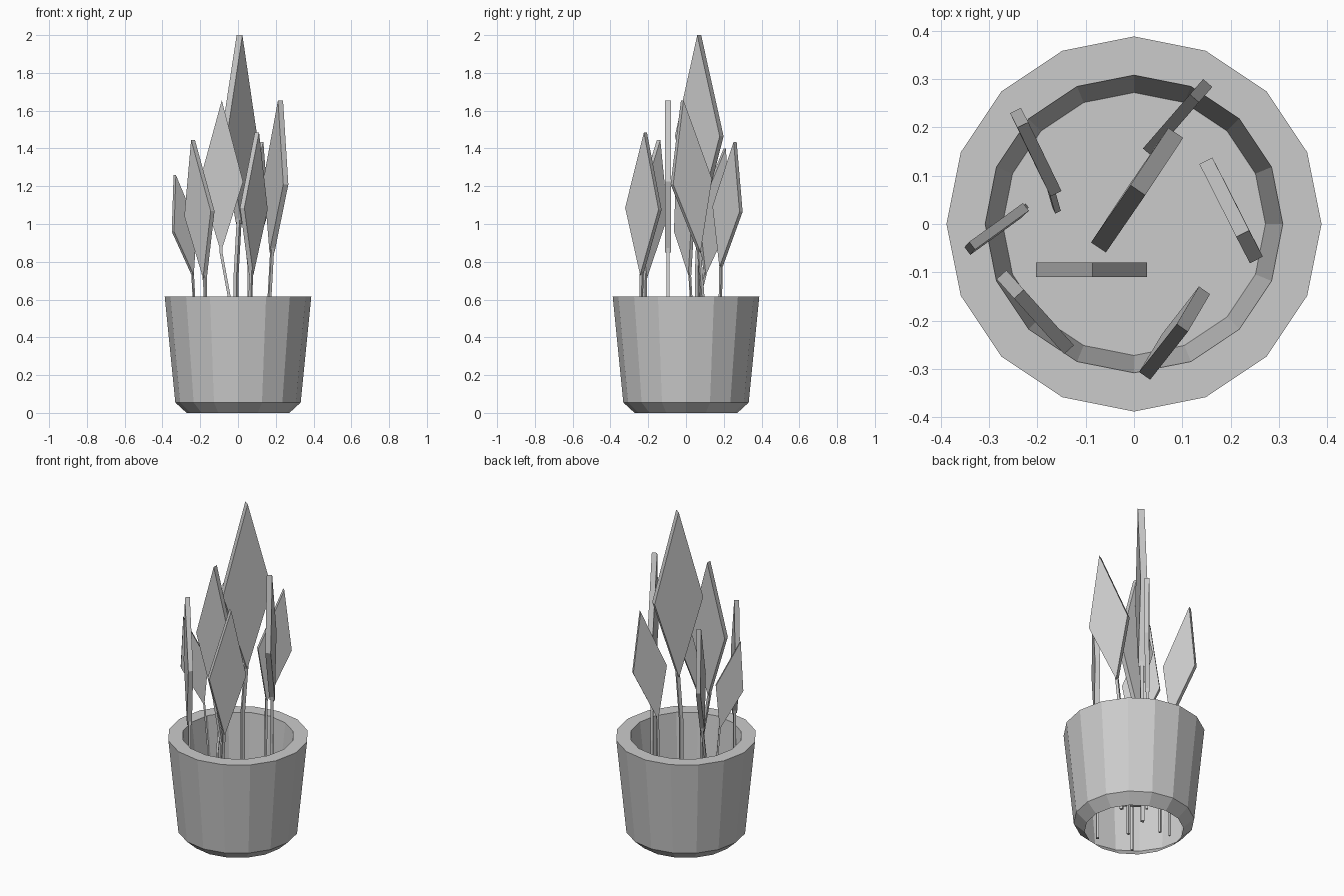
import bpy
import bmesh
from math import cos, sin, radians, tau
from mathutils import Vector

cube = bpy.data.objects.get("Cube")
if cube:
    bpy.data.objects.remove(cube, do_unlink=True)

# One flat grey for everything
GREY = (0.6, 0.6, 0.6, 1.0)
grey = bpy.data.materials.new("plain_grey")
grey.diffuse_color = GREY
grey.use_nodes = True
for node in grey.node_tree.nodes:
    if node.type == 'BSDF_PRINCIPLED':
        node.inputs["Base Color"].default_value = GREY

SIDES = 16
SOIL_Z = 0.3
STEM_END_Z = 0.03


def make_object(name, bm, fix_normals=False):
    if fix_normals:
        bmesh.ops.recalc_face_normals(bm, faces=bm.faces[:])
    mesh = bpy.data.meshes.new(name)
    bm.to_mesh(mesh)
    bm.free()
    mesh.materials.append(grey)
    obj = bpy.data.objects.new(name, mesh)
    bpy.context.collection.objects.link(obj)
    return obj


def ring(bm, radius, z):
    angles = [tau * i / SIDES for i in range(SIDES)]
    return [bm.verts.new((radius * cos(a), radius * sin(a), z)) for a in angles]


def loft(bm, rings):
    """Join neighbouring rings of points with quads."""
    for lower, upper in zip(rings, rings[1:]):
        count = len(lower)
        for i in range(count):
            k = (i + 1) % count
            bm.faces.new((lower[i], lower[k], upper[k], upper[i]))


def make_pot():
    # Chamfered foot, tapered wall, flat rim, inner wall down to the soil
    profile = [(0.272, 0), (0.332, 0.055), (0.388, 0.615),
               (0.308, 0.615), (0.272, SOIL_Z)]
    bm = bmesh.new()
    loft(bm, [ring(bm, r, z) for r, z in profile])
    make_object("pot", bm)

    bm = bmesh.new()
    bm.faces.new(ring(bm, 0.272, SOIL_Z))
    make_object("soil", bm)


def make_leaf(name, base, tip, across):
    """Kite-shaped slab whose size sets its width and thickness."""
    axis = tip - base
    size = axis.length
    normal = across.cross(Vector((0, 0, 1)))
    side = normal.cross(axis).normalized() * size * 0.143
    half = normal * size * 0.0185
    middle = base + axis * 0.465
    outline = [base, middle + side, tip, middle - side]
    bm = bmesh.new()
    front = [bm.verts.new(p + half) for p in outline]
    back = [bm.verts.new(p - half) for p in outline]
    loft(bm, [front, back])
    bm.faces.new(front)
    bm.faces.new(back)
    make_object(name, bm, fix_normals=True)


def make_stem(name, path, across, width):
    """Square stalk following a path, turned to match its leaf."""
    u = across * width / 2
    v = across.cross(Vector((0, 0, 1))) * width / 2
    bm = bmesh.new()
    rings = [[bm.verts.new(p + c) for c in (u + v, v - u, -u - v, u - v)]
             for p in path]
    loft(bm, rings)
    bm.faces.new(rings[0])
    bm.faces.new(rings[-1])
    make_object(name, bm, fix_normals=True)


# Leaf base, leaf tip, heading in degrees, stem foot
plants = {
    "tall": ((0.005, 0.07, 1), (0.008, 0.07, 2), 56, (-0.01, 0.06)),
    "broad": ((-0.09, -0.095, 0.85), (-0.086, -0.095, 1.655), 0, (-0.04, -0.095)),
    "left": ((0.18, 0.07, 0.85), (0.225, -0.02, 1.655), -63, (0.165, 0.09)),
    "front_left": ((0.07, -0.235, 0.73), (0.1, -0.215, 1.485), 55, (0.06, -0.24)),
    "front_right": ((-0.175, -0.215, 0.715), (-0.238, -0.145, 1.445), -48, (-0.17, -0.22)),
    "right": ((-0.24, 0.02, 0.73), (-0.335, -0.045, 1.26), 37, (-0.225, 0.035)),
    "back_right": ((-0.18, 0.1, 0.73), (-0.23, 0.205, 1.4), -64, (-0.16, 0.03)),
    "back_left": ((0.06, 0.185, 0.77), (0.125, 0.26, 1.435), 49, (0.06, 0.18)),
}

make_pot()
for name, (base, tip, heading, foot) in plants.items():
    base, tip = Vector(base), Vector(tip)
    across = Vector((cos(radians(heading)), sin(radians(heading)), 0))
    size = (tip - base).length
    make_leaf(name + "_leaf", base, tip, across)
    # Stem starts inside the leaf, leans to its foot, then drops straight
    knee = Vector((*foot, base.z - 0.27))
    path = [base + (tip - base) * 0.03, base, knee,
            Vector((*foot, STEM_END_Z))]
    make_stem(name + "_stem", path, across, size * 0.019)
